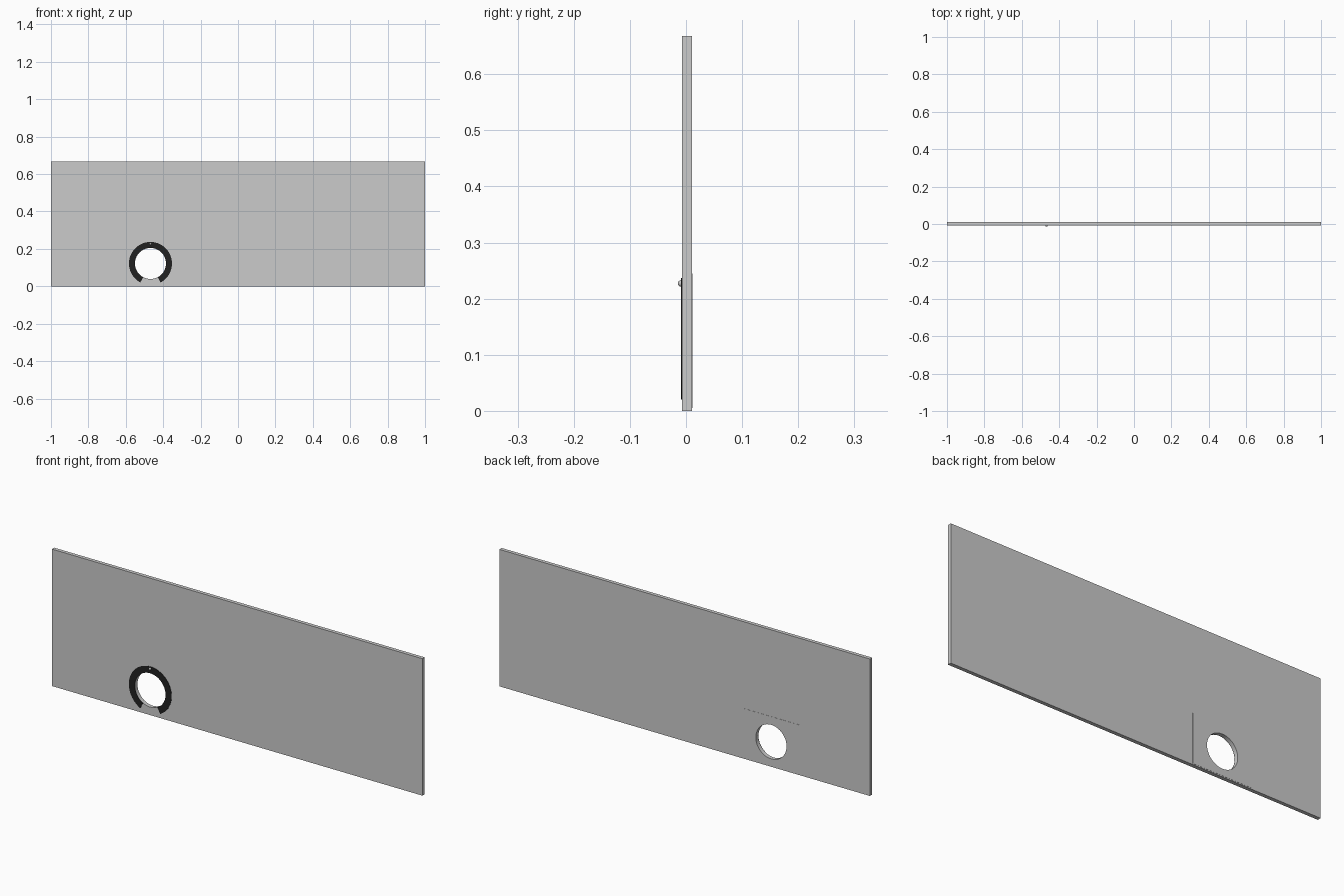
import bpy, bmesh, math

if "Cube" in bpy.data.objects:
    bpy.data.objects.remove(bpy.data.objects["Cube"])

CX, CZ = -0.468, 0.122      # hole centre
HOLE_R, RING_R = 0.083, 0.115


def box(name, x0, x1, y0, y1, z0, z1):
    bpy.ops.mesh.primitive_cube_add(size=1, location=((x0 + x1) / 2, (y0 + y1) / 2, (z0 + z1) / 2))
    ob = bpy.context.object
    ob.name = name
    ob.scale = (x1 - x0, y1 - y0, z1 - z0)
    bpy.ops.object.transform_apply(location=False, rotation=False, scale=True)
    return ob


def cut(ob, cutter):
    mod = ob.modifiers.new("hole", 'BOOLEAN')
    mod.object = cutter
    mod.operation = 'DIFFERENCE'
    mod.solver = 'EXACT'
    bpy.context.view_layer.objects.active = ob
    bpy.ops.object.modifier_apply(modifier=mod.name)


def material(name, r, g, b):
    m = bpy.data.materials.new(name)
    m.diffuse_color = (r, g, b, 1)
    m.use_nodes = True
    m.node_tree.nodes["Principled BSDF"].inputs["Base Color"].default_value = m.diffuse_color
    return m


# Panel and the thin backing plate behind the opening
panel = box("panel", -1, 1, -0.007, 0.011, 0, 0.668)
backing = box("backing_plate", CX - 0.16, CX + 0.16, 0.0105, 0.0118, 0.005, 0.245)

# Round opening through both
bpy.ops.mesh.primitive_cylinder_add(vertices=64, radius=HOLE_R, depth=0.2,
                                    location=(CX, 0, CZ), rotation=(math.pi / 2, 0, 0))
cutter = bpy.context.object
for ob in (panel, backing):
    cut(ob, cutter)
bpy.data.objects.remove(cutter)

# Open black ring on the front, gap at the bottom
bm = bmesh.new()
steps, gap = 72, math.radians(28)
rows = []
for i in range(steps + 1):
    a = -math.pi / 2 + gap + (2 * math.pi - 2 * gap) * i / steps
    rows.append([bm.verts.new((CX + r * math.cos(a), y, CZ + r * math.sin(a)))
                 for r, y in ((HOLE_R, -0.007), (HOLE_R, -0.0088),
                              (RING_R, -0.0088), (RING_R, -0.007))])
for a, b in zip(rows, rows[1:]):
    for k in range(4):
        n = (k + 1) % 4
        bm.faces.new((a[k], a[n], b[n], b[k]))
bm.faces.new(rows[0])
bm.faces.new(rows[-1])
bmesh.ops.recalc_face_normals(bm, faces=bm.faces)
mesh = bpy.data.meshes.new("dial_ring")
bm.to_mesh(mesh)
bm.free()
ring = bpy.data.objects.new("dial_ring", mesh)
bpy.context.collection.objects.link(ring)
mesh.materials.append(material("black", 0.015, 0.015, 0.015))

# Small round marker at the top of the ring
bpy.ops.mesh.primitive_uv_sphere_add(segments=16, ring_count=8, radius=0.006,
                                     location=(CX, -0.0085, CZ + 0.105))
bpy.context.object.name = "marker_bead"
bpy.ops.object.shade_smooth()
